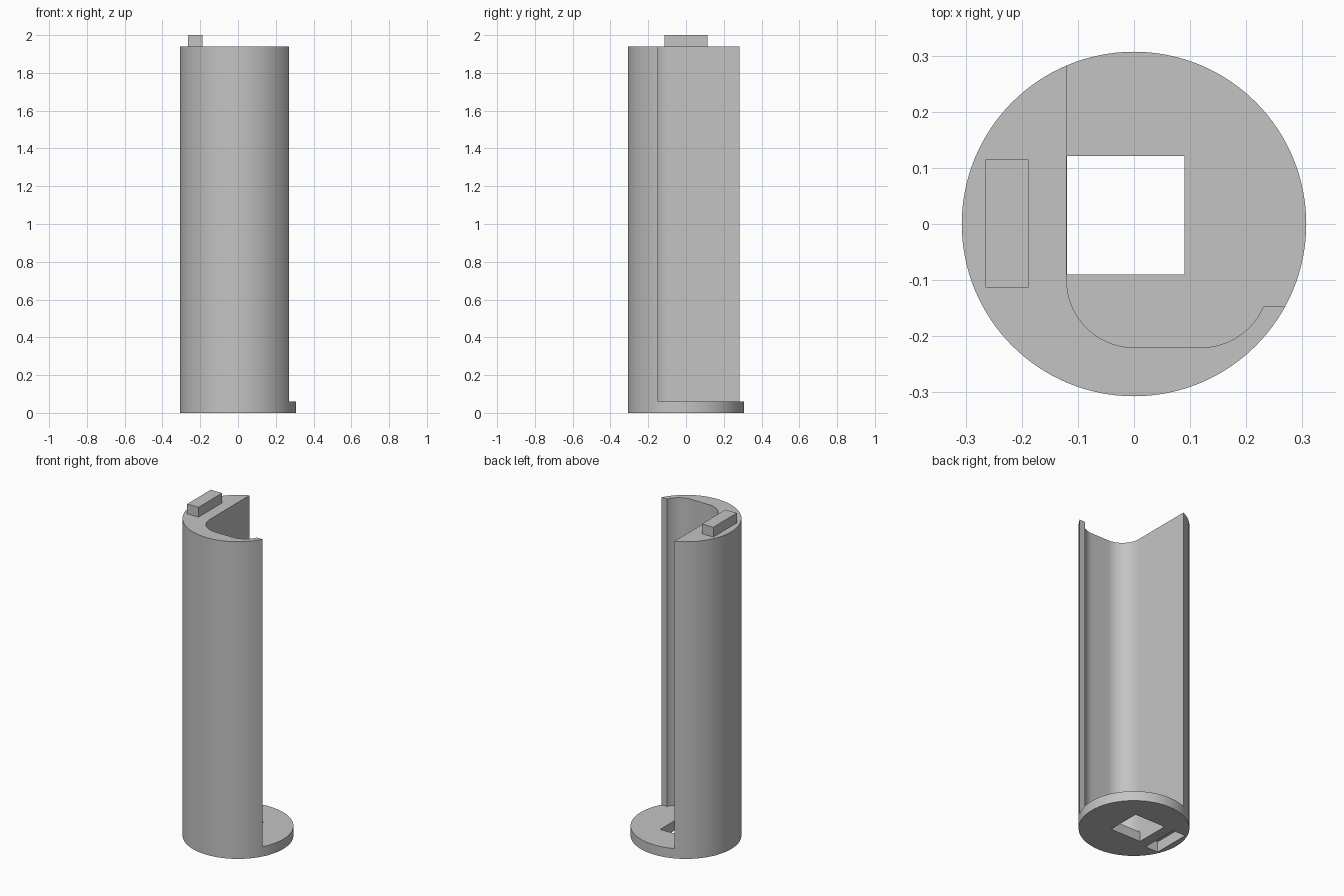
import bpy
import bmesh
from math import cos, sin, pi, asin

if "Cube" in bpy.data.objects:
    bpy.data.objects.remove(bpy.data.objects["Cube"])

RADIUS, BASE_TOP, WALL_TOP, TOP = 0.307, 0.06, 1.94, 2.0

grey = bpy.data.materials.new("plain grey")
grey.use_nodes = True
colour = (0.55, 0.55, 0.55, 1)
grey.diffuse_color = colour
grey.node_tree.nodes["Principled BSDF"].inputs["Base Color"].default_value = colour


def arc(cx, cy, r, start, end, steps):
    angles = [start + (end - start) * i / steps for i in range(steps + 1)]
    return [(cx + r * cos(a), cy + r * sin(a)) for a in angles]


def prism(name, outline, z0, z1):
    """Extrude a closed outline from z0 to z1."""
    bm = bmesh.new()
    face = bm.faces.new([bm.verts.new((x, y, z0)) for x, y in outline])
    new = bmesh.ops.extrude_face_region(bm, geom=[face])["geom"]
    verts = [v for v in new if isinstance(v, bmesh.types.BMVert)]
    bmesh.ops.translate(bm, verts=verts, vec=(0, 0, z1 - z0))
    bmesh.ops.recalc_face_normals(bm, faces=bm.faces)
    mesh = bpy.data.meshes.new(name)
    bm.to_mesh(mesh)
    bm.free()
    mesh.materials.append(grey)
    obj = bpy.data.objects.new(name, mesh)
    bpy.context.collection.objects.link(obj)
    return obj


def box(name, x0, x1, y0, y1, z0, z1):
    return prism(name, [(x0, y0), (x1, y0), (x1, y1), (x0, y1)], z0, z1)


def activate(obj):
    bpy.ops.object.select_all(action="DESELECT")
    obj.select_set(True)
    bpy.context.view_layer.objects.active = obj


def cut(obj, cutter):
    """Subtract the cutter and discard it."""
    cutter.hide_render = True
    mod = obj.modifiers.new("cut", "BOOLEAN")
    mod.operation, mod.solver, mod.object = "DIFFERENCE", "EXACT", cutter
    activate(obj)
    bpy.ops.object.modifier_apply(modifier=mod.name)
    bpy.data.objects.remove(cutter)


# Round body, base disc and wall in one piece
body = prism("round_body", arc(0, 0, RADIUS, 0, 2 * pi, 128)[:-1], 0, WALL_TOP)

# Open cavity with rounded inner corners and a flat lip at the right
corner, lip = 0.12, -0.147
lip_angle = asin((lip + 0.1) / corner)
cavity = arc(0, -0.1, corner, pi, 1.5 * pi, 20)
cavity += arc(0.12, -0.1, corner, -pi / 2, lip_angle, 16)
cavity += [(0.5, lip), (0.5, 0.5), (-0.12, 0.5)]
cut(body, prism("cavity_cutter", cavity, BASE_TOP, 2.2))

# Square hole through the base disc
cut(body, box("hole_cutter", -0.119, 0.09, -0.09, 0.121, -0.2, 0.3))

# Socket underneath that matches the top key
cut(body, box("socket_cutter", -0.27, -0.183, -0.117, 0.118, -0.2, 0.065))

activate(body)
bpy.ops.object.shade_smooth_by_angle(angle=pi / 6)

# Raised key on the top rim
box("top_key", -0.265, -0.188, -0.113, 0.115, WALL_TOP, TOP)
